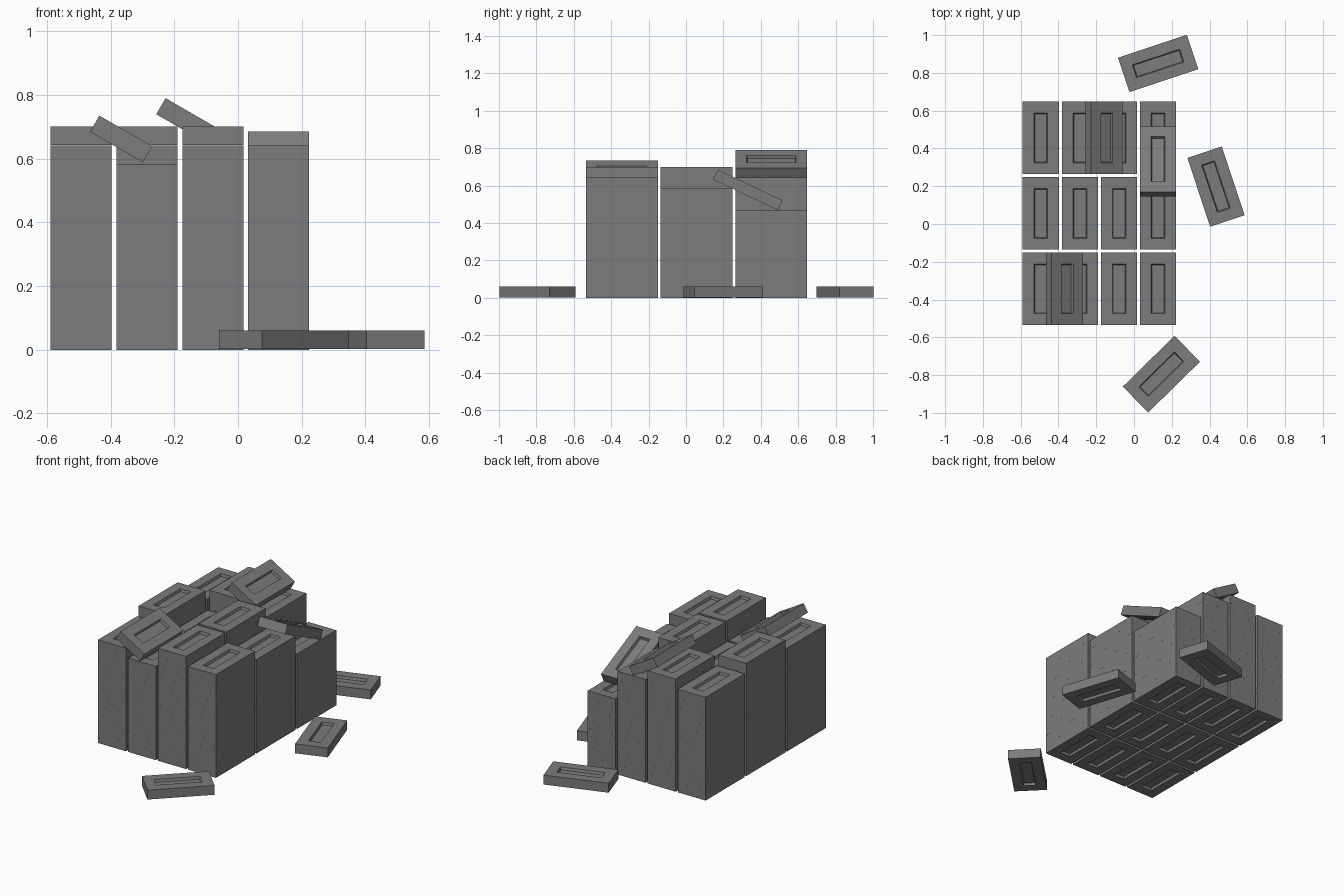
import bpy, bmesh
from math import radians

if "Cube" in bpy.data.objects:
    bpy.data.objects.remove(bpy.data.objects["Cube"])

W, L, H = 0.192, 0.384, 0.0583     # brick size
PITCH = 0.0584                     # layer spacing

dark_grey = bpy.data.materials.new("dark_grey")
dark_grey.diffuse_color = (0.2, 0.2, 0.2, 1)
dark_grey.use_nodes = True
dark_grey.node_tree.nodes["Principled BSDF"].inputs["Base Color"].default_value = dark_grey.diffuse_color


# shared brick mesh: block with a sunken panel on top and bottom
def make_brick_mesh():
    bm = bmesh.new()
    bmesh.ops.create_cube(bm, size=1)
    bmesh.ops.scale(bm, vec=(W, L, H), verts=bm.verts)
    bm.normal_update()
    for sign in (1, -1):
        face = [f for f in bm.faces if f.normal.z * sign > 0.9]
        bmesh.ops.inset_region(bm, faces=face, thickness=0.06, use_even_offset=True)
        bmesh.ops.inset_region(bm, faces=face, thickness=0.005, depth=-0.015,
                               use_even_offset=True)
    mesh = bpy.data.meshes.new("brick")
    bm.to_mesh(mesh)
    bm.free()
    mesh.materials.append(dark_grey)
    return mesh


brick_mesh = make_brick_mesh()


def brick(name, loc, rot=(0, 0, 0)):
    ob = bpy.data.objects.new(name, brick_mesh)
    ob.location = loc
    ob.rotation_euler = [radians(a) for a in rot]
    bpy.context.collection.objects.link(ob)


# stacked bricks: number of layers per column, rows from front to back
xs = (-0.493, -0.286, -0.079, 0.127)
ys = (-0.343, 0.056, 0.456)
layers = ((11, 10, 12, 11),
          (12, 10, 12, 10),
          (11, 12, 11, 8))
for y, row in zip(ys, layers):
    for x, count in zip(xs, row):
        for k in range(count):
            brick("stacked_brick", (x, y, H / 2 + k * PITCH))

# bricks leaning on top of the stacks
brick("leaning_brick_front", (-0.367, -0.343, 0.662), (0, 30, 0))
brick("leaning_brick_back", (-0.159, 0.456, 0.717), (0, 30, 0))
brick("leaning_brick_side", (0.127, 0.331, 0.577), (-25.5, 0, 0))

# loose bricks on the ground
brick("loose_brick_back", (0.128, 0.85, 0.032), (0, 0, -71.6))
brick("loose_brick_side", (0.434, 0.198, 0.032), (0, 0, 18.4))
brick("loose_brick_front", (0.145, -0.795, 0.032), (0, 0, -45.5))
